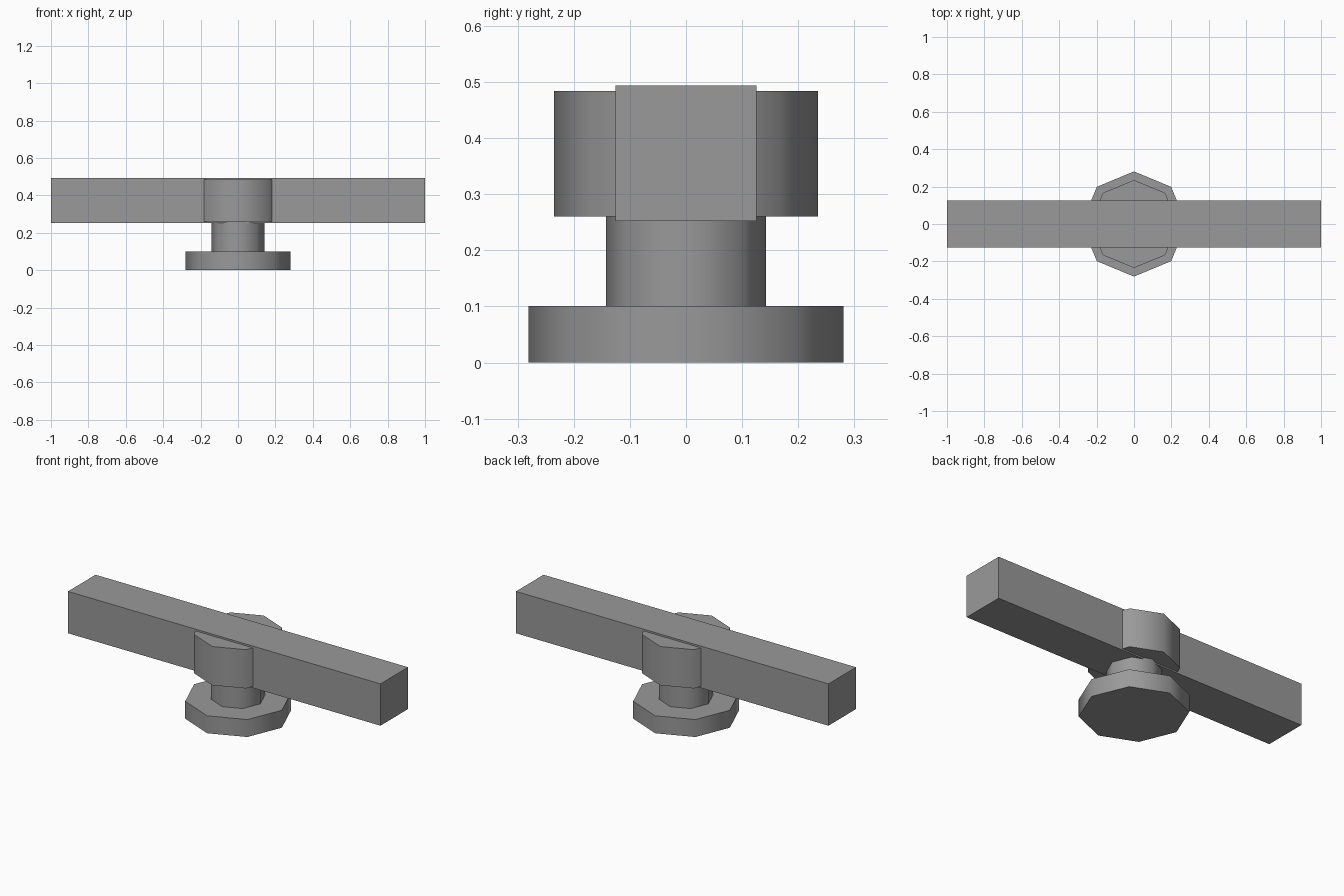
import bpy
import math

cube = bpy.data.objects.get("Cube")
if cube:
    bpy.data.objects.remove(cube, do_unlink=True)

# Single grey for the whole model
grey = bpy.data.materials.new("plain_grey")
grey.use_nodes = True
colour = (0.32, 0.32, 0.32, 1)
grey.diffuse_color = colour
grey.node_tree.nodes["Principled BSDF"].inputs["Base Color"].default_value = colour


def octagon(name, radius, bottom, top):
    """Eight-sided drum with corners on the axes and softened sides."""
    bpy.ops.mesh.primitive_cylinder_add(
        vertices=8, radius=radius, depth=top - bottom,
        location=(0, 0, (bottom + top) / 2))
    drum = bpy.context.object
    drum.name = name
    drum.data.materials.append(grey)
    bpy.ops.object.shade_smooth_by_angle(angle=math.radians(60))


# Stepped knob: foot, neck and hub
octagon("base_disc", 0.281, 0, 0.101)
octagon("neck", 0.143, 0.101, 0.26)
octagon("hub", 0.235, 0.26, 0.484)

# Long cross bar through the hub
bpy.ops.mesh.primitive_cube_add(size=1, location=(0, 0, 0.373))
bar = bpy.context.object
bar.name = "cross_bar"
bar.scale = (2, 0.252, 0.242)
bpy.ops.object.transform_apply(location=False, rotation=False, scale=True)
bar.data.materials.append(grey)
